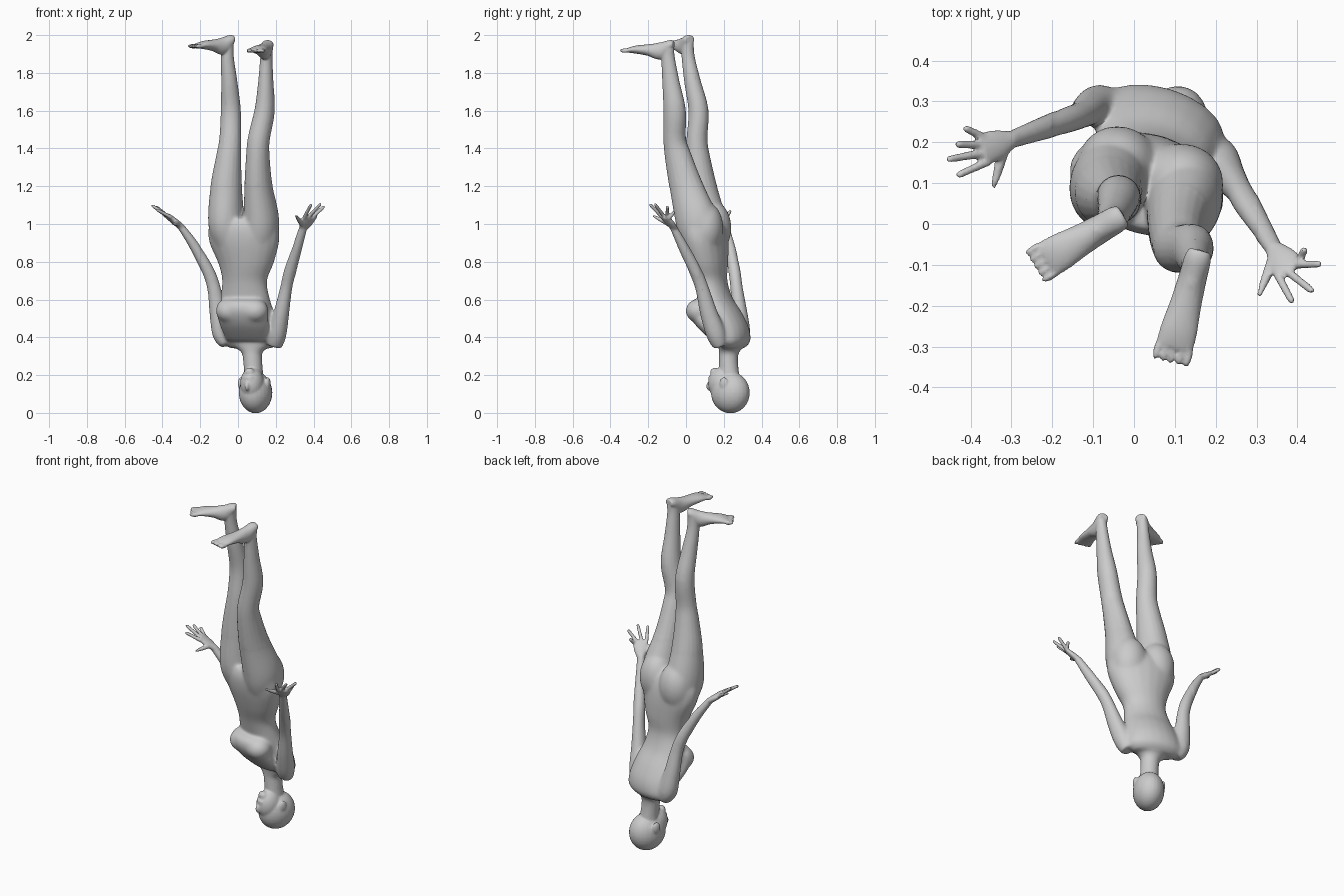
import bpy, bmesh, math
from mathutils import Vector, Matrix

bm = bmesh.new()


def spline(rows, sub=4):
    """Catmull-Rom through rows of (x, y, z, half width, half depth)."""
    out = []
    n = len(rows)
    for i in range(n - 1):
        p = [Vector(rows[max(0, min(n - 1, k))]) for k in (i - 1, i, i + 1, i + 2)]
        for s in range(sub):
            t = s / sub
            out.append(0.5 * (2 * p[1] + (p[2] - p[0]) * t
                              + (2 * p[0] - 5 * p[1] + 4 * p[2] - p[3]) * t * t
                              + (3 * p[1] - p[0] - 3 * p[2] + p[3]) * t ** 3))
    out.append(Vector(rows[-1]))
    return out


def loft(rows, side, level=False, seg=20):
    """Closed tube of elliptical rings; side is the direction of the half width."""
    rows = spline(rows)
    pts = [Vector(r[:3]) for r in rows]
    rings = []
    for i, r in enumerate(rows):
        t = (pts[min(i + 1, len(pts) - 1)] - pts[max(i - 1, 0)]).normalized()
        if level:
            t = Vector((0, 0, 1))
        u = Vector(side)
        u = (u - t * u.dot(t)).normalized()
        v = t.cross(u)
        rings.append([bm.verts.new(pts[i] + u * r[3] * math.cos(a) + v * r[4] * math.sin(a))
                      for a in (2 * math.pi * k / seg for k in range(seg))])
    for a, b in zip(rings, rings[1:]):
        for k in range(seg):
            j = (k + 1) % seg
            bm.faces.new((a[k], a[j], b[j], b[k]))
    bm.faces.new(rings[0][::-1])
    bm.faces.new(rings[-1])


def ball(c, r, yaw=0.0):
    m = Matrix.Translation(c) @ Matrix.Rotation(math.radians(yaw), 4, 'Z') @ Matrix.Diagonal((*r, 1))
    bmesh.ops.create_uvsphere(bm, u_segments=24, v_segments=16, radius=1, matrix=m)


LAT = (0.957, -0.29, 0)      # body's sideways direction

# torso, shoulders at the bottom, hips at the top
loft([(0.07, 0.25, 0.342, 0.12, 0.05), (0.066, 0.252, 0.38, 0.158, 0.08),
      (0.06, 0.228, 0.45, 0.158, 0.1), (0.05, 0.192, 0.53, 0.147, 0.1),
      (0.037, 0.155, 0.61, 0.134, 0.088), (0.035, 0.13, 0.70, 0.122, 0.086),
      (0.042, 0.115, 0.79, 0.150, 0.104), (0.033, 0.1, 0.90, 0.190, 0.118),
      (0.03, 0.09, 0.98, 0.192, 0.115), (0.03, 0.085, 1.03, 0.16, 0.095)], LAT, True)

# chest: a broad slope from the collar plus two rounded ends
loft([(0.020, 0.105, 0.603, 0.10, 0.05), (0.018, 0.098, 0.58, 0.13, 0.075),
      (0.020, 0.098, 0.53, 0.138, 0.078), (0.035, 0.135, 0.46, 0.135, 0.075),
      (0.055, 0.205, 0.38, 0.12, 0.06)], LAT, True)
for c in ((0.090, 0.068, 0.54), (-0.046, 0.109, 0.54)):
    ball(c, (0.072, 0.070, 0.064), -17)

# seat
for c in ((-0.038, 0.145, 0.98), (0.12, 0.102, 0.98)):
    ball(c, (0.1, 0.095, 0.14), -17)

# neck and head
loft([(0.085, 0.23, 0.18, 0.05, 0.055), (0.078, 0.225, 0.27, 0.05, 0.05),
      (0.074, 0.228, 0.32, 0.057, 0.053), (0.07, 0.238, 0.355, 0.1, 0.065),
      (0.067, 0.24, 0.40, 0.12, 0.07)], LAT, True)
ball((0.093, 0.235, 0.107), (0.085, 0.106, 0.109), -24)
ball((0.075, 0.188, 0.155), (0.062, 0.072, 0.086), -24)
ball((0.050, 0.126, 0.142), (0.013, 0.019, 0.026), -24)   # nose
ball((0.056, 0.139, 0.184), (0.030, 0.020, 0.016), -24)   # mouth
ball((0.060, 0.153, 0.215), (0.028, 0.024, 0.024), -24)   # chin
for c in ((0.158, 0.200, 0.155), (0.015, 0.261, 0.155)):  # ears
    ball(c, (0.013, 0.024, 0.034), -24)

# legs
loft([(-0.045, 0.115, 0.84, 0.05, 0.06), (-0.053, 0.108, 0.93, 0.085, 0.1),
      (-0.063, 0.098, 1.03, 0.095, 0.112),
      (-0.062, 0.077, 1.2, 0.083, 0.086), (-0.05, 0.062, 1.35, 0.067, 0.066),
      (-0.041, 0.058, 1.45, 0.058, 0.055), (-0.038, 0.066, 1.6, 0.053, 0.053),
      (-0.046, 0.035, 1.75, 0.043, 0.044), (-0.056, 0.012, 1.88, 0.034, 0.035),
      (-0.053, 0.007, 1.96, 0.031, 0.034)], LAT)
loft([(0.11, 0.08, 0.84, 0.05, 0.06), (0.12, 0.067, 0.93, 0.085, 0.1),
      (0.123, 0.052, 1.03, 0.093, 0.112),
      (0.108, 0.0, 1.2, 0.073, 0.09), (0.105, -0.04, 1.35, 0.062, 0.072),
      (0.110, -0.06, 1.45, 0.058, 0.06), (0.141, -0.06, 1.6, 0.053, 0.06),
      (0.147, -0.08, 1.75, 0.040, 0.046), (0.15, -0.095, 1.88, 0.032, 0.036),
      (0.155, -0.095, 1.93, 0.030, 0.034)], LAT)


def foot(heel, toe):
    """Heel, arch and ball of the foot, then five toes across its width."""
    h, t = Vector(heel), Vector(toe)
    side = (t - h).cross(Vector((0, 0, 1))).normalized()
    prof = [(-0.08, 0.027, 0.020, -0.006), (0.0, 0.033, 0.028, -0.006), (0.2, 0.035, 0.046, -0.029),
            (0.45, 0.039, 0.031, -0.015), (0.70, 0.046, 0.022, -0.003), (0.87, 0.047, 0.014, 0)]
    loft([(*(h.lerp(t, f) + Vector((0, 0, dz))), w, d) for f, w, d, dz in prof], side)
    for k in range(5):
        c = h.lerp(t, 0.92) + side * (k - 2) * 0.0195
        ball(c, (0.0095, 0.028, 0.012), math.degrees(math.atan2(t.y - h.y, t.x - h.x)) + 90)


foot((-0.042, 0.012, 1.98), (-0.238, -0.102, 1.938))
foot((0.156, -0.085, 1.953), (0.09, -0.335, 1.915))

# arms
loft([(-0.06, 0.28, 0.36, 0.045, 0.035), (-0.083, 0.289, 0.42, 0.053, 0.054),
      (-0.106, 0.283, 0.53, 0.043, 0.046), (-0.127, 0.268, 0.66, 0.034, 0.037),
      (-0.162, 0.255, 0.76, 0.033, 0.034), (-0.235, 0.23, 0.89, 0.027, 0.026),
      (-0.305, 0.205, 0.99, 0.021, 0.018)], (0, 1, 0))
loft([(0.19, 0.18, 0.355, 0.045, 0.04), (0.208, 0.158, 0.42, 0.05, 0.053),
      (0.230, 0.12, 0.53, 0.042, 0.047), (0.255, 0.085, 0.66, 0.033, 0.037),
      (0.275, 0.05, 0.75, 0.033, 0.035), (0.315, -0.015, 0.88, 0.026, 0.027),
      (0.345, -0.065, 0.98, 0.021, 0.019)], (1, 0, 0))


def hand(wrist, knuckle, side, thumb, tips):
    """Palm, four fingers spread along side, and a thumb."""
    w, k, s = Vector(wrist), Vector(knuckle), Vector(side).normalized()
    m = w.lerp(k, 0.5)
    loft([(*w, 0.022, 0.017), (*m, 0.038, 0.017), (*k, 0.040, 0.013)], s)
    for i, tip in enumerate(tips):
        root, tip = k.lerp(w, 0.15) + s * (i - 1.5) * 0.021, Vector(tip)
        loft([(*root, 0.011, 0.011), (*root.lerp(tip, 0.5), 0.010, 0.010),
              (*root.lerp(tip, 0.9), 0.009, 0.009), (*tip, 0.005, 0.005)], s, seg=10)
    root, tip = w.lerp(m, 0.6) - s * 0.015, Vector(thumb)
    loft([(*root, 0.015, 0.013), (*root.lerp(tip, 0.55), 0.012, 0.011),
          (*tip, 0.006, 0.006)], s, seg=10)


hand((-0.30, 0.207, 0.985), (-0.375, 0.18, 1.045), (-0.3, 1, 0), (-0.345, 0.088, 1.0),
     [(-0.434, 0.118, 1.078), (-0.458, 0.158, 1.1), (-0.437, 0.195, 1.095), (-0.416, 0.236, 1.07)])
hand((0.343, -0.06, 0.975), (0.383, -0.113, 1.04), (0.9, 0.45, 0), (0.306, -0.176, 1.045),
     [(0.388, -0.192, 1.105), (0.439, -0.166, 1.108), (0.458, -0.098, 1.095), (0.418, -0.060, 1.065)])

# fuse everything into one skin
bmesh.ops.recalc_face_normals(bm, faces=bm.faces)
me = bpy.data.meshes.new("body")
bm.to_mesh(me)
bm.free()
body = bpy.data.objects.new("body", me)
bpy.context.collection.objects.link(body)
bpy.context.view_layer.objects.active = body
body.select_set(True)
rem = body.modifiers.new("fuse", 'REMESH')
rem.mode = 'VOXEL'
rem.voxel_size = 0.0055
bpy.ops.object.modifier_apply(modifier="fuse")

# blend the joins: strongly on the torso, lightly elsewhere
zones = {"torso": (45, lambda p: 0.3 < p.z < 1.2 and -0.2 < p.x < 0.3),
         "rest": (3, lambda p: True)}
for name, (steps, inside) in zones.items():
    group = body.vertex_groups.new(name=name)
    group.add([v.index for v in body.data.vertices if inside(v.co)], 1.0, 'REPLACE')
    smo = body.modifiers.new(name, 'SMOOTH')
    smo.factor, smo.iterations, smo.vertex_group = 0.5, steps, name
dec = body.modifiers.new("simplify", 'DECIMATE')
dec.ratio = 0.25
for name in [m.name for m in body.modifiers]:
    bpy.ops.object.modifier_apply(modifier=name)
bpy.ops.object.shade_smooth_by_angle(angle=math.radians(50))
